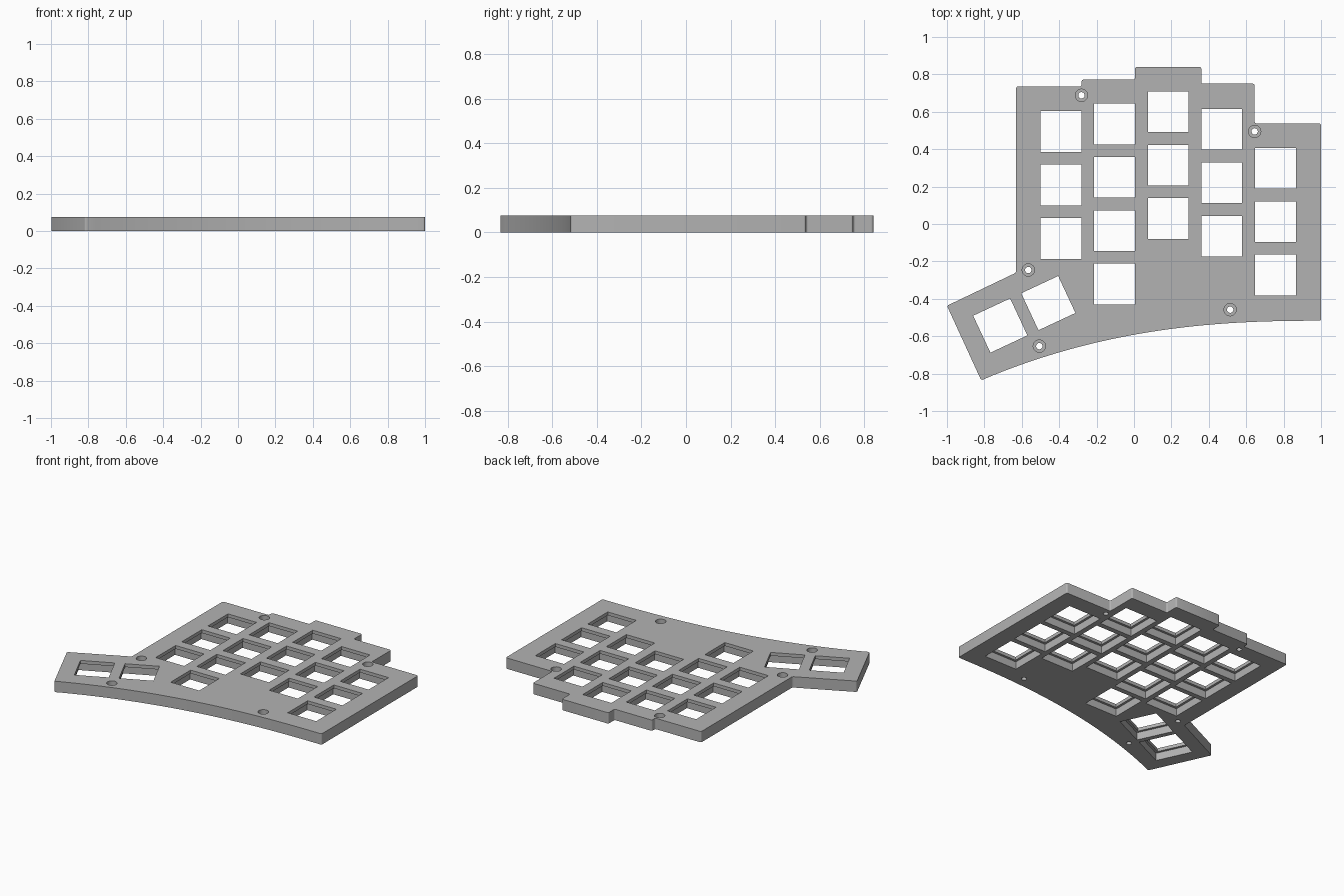
import bpy, bmesh, math
from mathutils import Vector

if "Cube" in bpy.data.objects:
    bpy.data.objects.remove(bpy.data.objects["Cube"], do_unlink=True)

THICK = 0.075
LIP_Z = 0.052        # underside of the thin switch lip
SEAT_Z = 0.035       # floor of the screw counterbore
KEY, RECESS = 0.218, 0.25
PITCH = 0.2855

grey = bpy.data.materials.new("plate_grey")
grey.use_nodes = True
grey.diffuse_color = (0.45, 0.45, 0.45, 1)
grey.node_tree.nodes["Principled BSDF"].inputs["Base Color"].default_value = (0.45, 0.45, 0.45, 1)


def make_object(name, bm):
    bmesh.ops.recalc_face_normals(bm, faces=bm.faces)
    mesh = bpy.data.meshes.new(name)
    bm.to_mesh(mesh)
    bm.free()
    mesh.materials.append(grey)
    obj = bpy.data.objects.new(name, mesh)
    bpy.context.collection.objects.link(obj)
    return obj


def add_stepped_prism(bm, x, y, sides, turn, steps):
    """Closed stepped solid through (x, y); steps are (radius, z) pairs."""
    rings = []
    for radius, z in steps:
        angles = [turn + math.tau * i / sides for i in range(sides)]
        rings.append([bm.verts.new((x + radius * math.cos(a), y + radius * math.sin(a), z))
                      for a in angles])
    for low, high in zip(rings, rings[1:]):
        for i in range(sides):
            j = (i + 1) % sides
            bm.faces.new((low[i], low[j], high[j], high[i]))
    bm.faces.new(rings[0][::-1])
    bm.faces.new(rings[-1])


# Plate outline: stepped back edge, angled thumb wing, swept front edge
corners = [(-0.817, -0.836), (-1, -0.437), (-0.63, -0.26), (-0.63, 0.735),
           (-0.28, 0.735), (-0.28, 0.772), (0.005, 0.772), (0.005, 0.84),
           (0.36, 0.84), (0.36, 0.75), (0.645, 0.75), (0.645, 0.538),
           (1, 0.538), (1, -0.517)]
SWEEP = 32
front = []
for i in range(1, SWEEP):
    t = 1.817 * i / SWEEP
    front.append((1 - t, -0.517 - 0.075 * t ** 2.42))

bm = bmesh.new()
base = bm.faces.new([bm.verts.new((x, y, 0)) for x, y in corners + front])
grown = bmesh.ops.extrude_face_region(bm, geom=[base])
bmesh.ops.translate(bm, vec=Vector((0, 0, THICK)),
                    verts=[g for g in grown["geom"] if isinstance(g, bmesh.types.BMVert)])
bmesh.ops.recalc_face_normals(bm, faces=bm.faces)
upright = [e for e in bm.edges
           if abs(e.verts[0].co.z - e.verts[1].co.z) > 0.01 and e.calc_face_angle(0) > 0.3]
bmesh.ops.bevel(bm, geom=upright, offset=0.01, segments=4, profile=0.5, affect='EDGES')
plate = make_object("switch_plate", bm)

# Switch openings: (column x, y of the rearmost key, number of keys)
columns = [(-0.39, 0.494, 3), (-0.104, 0.535, 4), (0.183, 0.6, 3),
           (0.469, 0.506, 3), (0.756, 0.298, 3)]
keys = [(x, y - PITCH * row, 0) for x, y, count in columns for row in range(count)]
# Two thumb keys turned with the wing
keys += [(-0.715, -0.543, 25), (-0.458, -0.423, 25)]

cut = bmesh.new()
for x, y, turn in keys:
    inner, outer = KEY / math.sqrt(2), RECESS / math.sqrt(2)
    add_stepped_prism(cut, x, y, 4, math.radians(45 + turn),
                      [(outer, -0.05), (outer, LIP_Z), (inner, LIP_Z), (inner, THICK + 0.05)])

# Counterbored screw holes
for x, y in [(-0.281, 0.688), (0.645, 0.495), (-0.565, -0.246),
             (-0.506, -0.653), (0.514, -0.458)]:
    add_stepped_prism(cut, x, y, 32, 0,
                      [(0.017, -0.05), (0.017, SEAT_Z), (0.033, SEAT_Z), (0.033, THICK + 0.05)])
cutter = make_object("opening_cutter", cut)
cutter.hide_render = True

# Cut the openings and bake the result
mod = plate.modifiers.new("openings", 'BOOLEAN')
mod.operation = 'DIFFERENCE'
mod.solver = 'EXACT'
mod.object = cutter
bpy.context.view_layer.objects.active = plate
plate.select_set(True)
bpy.ops.object.modifier_apply(modifier=mod.name)
bpy.data.objects.remove(cutter, do_unlink=True)

# Smooth the swept edge and bores, keep the corners crisp
bpy.ops.object.shade_smooth_by_angle(angle=math.radians(30))
